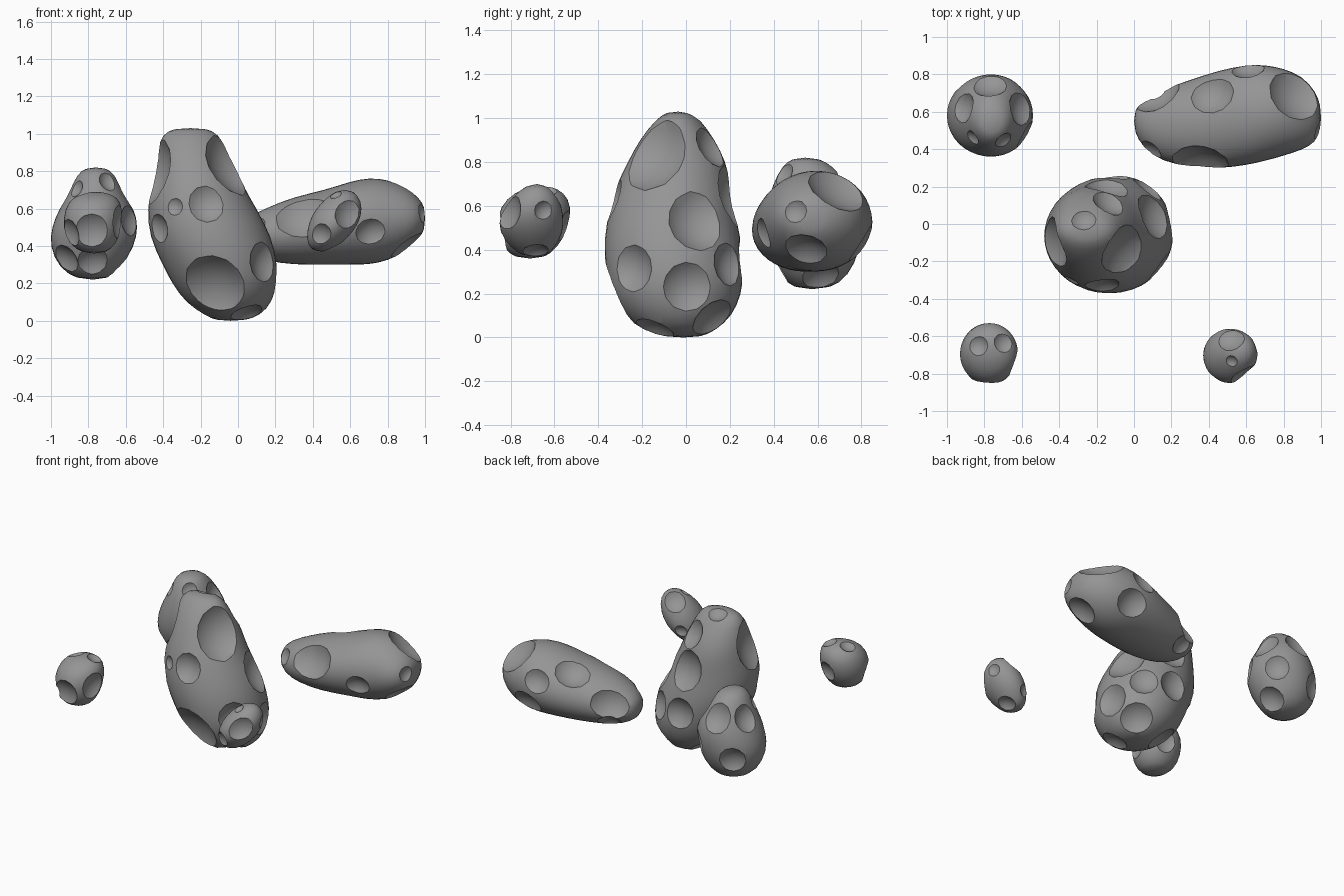
import bpy
import bmesh
from math import cos, sin, tau, radians
from mathutils import Vector
from mathutils.bvhtree import BVHTree

default_cube = bpy.data.objects.get("Cube")
if default_cube:
    bpy.data.objects.remove(default_cube, do_unlink=True)

SEGMENTS = 20

stone = bpy.data.materials.new("grey_stone")
stone.use_nodes = True
stone_colour = (.3, .3, .3, 1)
stone.diffuse_color = stone_colour
stone.node_tree.nodes["Principled BSDF"].inputs["Base Color"].default_value = stone_colour


def add_object(name, bm):
    mesh = bpy.data.meshes.new(name)
    bmesh.ops.recalc_face_normals(bm, faces=bm.faces)
    bm.to_mesh(mesh)
    bm.free()
    mesh.materials.append(stone)
    obj = bpy.data.objects.new(name, mesh)
    bpy.context.collection.objects.link(obj)
    return obj


def make_active(obj):
    bpy.ops.object.select_all(action="DESELECT")
    obj.select_set(True)
    bpy.context.view_layer.objects.active = obj


def apply_modifier(obj, modifier):
    make_active(obj)
    bpy.ops.object.modifier_apply(modifier=modifier.name)


def bounds(mesh):
    columns = list(zip(*(vertex.co for vertex in mesh.vertices)))
    return [min(c) for c in columns], [max(c) for c in columns]


def loft(name, sections, along_x):
    """Skin elliptical sections: position, then low and high limits on both cross axes."""
    bm = bmesh.new()
    rings = []
    for position, a_low, a_high, b_low, b_high in sections:
        ring = []
        for step in range(SEGMENTS):
            angle = tau * step / SEGMENTS
            a = (a_low + a_high) / 2 + (a_high - a_low) / 2 * cos(angle)
            b = (b_low + b_high) / 2 + (b_high - b_low) / 2 * sin(angle)
            ring.append(bm.verts.new((position, a, b) if along_x else (a, b, position)))
        rings.append(ring)
    for lower, upper in zip(rings, rings[1:]):
        for i in range(SEGMENTS):
            j = (i + 1) % SEGMENTS
            bm.faces.new((lower[i], lower[j], upper[j], upper[i]))
    bm.faces.new(rings[0][::-1])
    bm.faces.new(rings[-1])
    obj = add_object(name, bm)

    # Round the body, then restore the size lost in smoothing
    low, high = bounds(obj.data)
    rounding = obj.modifiers.new("rounding", "SUBSURF")
    rounding.levels = 1
    apply_modifier(obj, rounding)
    new_low, new_high = bounds(obj.data)
    for vertex in obj.data.vertices:
        for k in range(3):
            share = (vertex.co[k] - new_low[k]) / (new_high[k] - new_low[k])
            vertex.co[k] = low[k] + share * (high[k] - low[k])
    return obj


def carve(obj, craters):
    """Scoop shallow craters, each snapped to the nearest point of the surface."""
    bm = bmesh.new()
    bm.from_mesh(obj.data)
    surface = BVHTree.FromBMesh(bm)
    bm.free()
    for x, y, z, radius in craters:
        point, normal, _, _ = surface.find_nearest(Vector((x, y, z)))
        bm = bmesh.new()
        bmesh.ops.create_uvsphere(bm, u_segments=12, v_segments=18, radius=radius * 1.7)
        turn = normal.to_track_quat("Z", "Y").to_matrix()
        bmesh.ops.rotate(bm, verts=bm.verts, matrix=turn)
        bmesh.ops.translate(bm, verts=bm.verts, vec=point + normal * radius * 1.2)
        cutter = add_object("crater_cutter", bm)
        cutter.hide_render = True
        scoop = obj.modifiers.new("scoop", "BOOLEAN")
        scoop.operation = "DIFFERENCE"
        scoop.solver = "EXACT"
        scoop.object = cutter
        apply_modifier(obj, scoop)
        bpy.data.objects.remove(cutter, do_unlink=True)


def asteroid(name, sections, craters, along_x=False):
    obj = loft(name, sections, along_x)
    carve(obj, craters)
    make_active(obj)
    bpy.ops.object.shade_smooth_by_angle(angle=radians(28))


# Tall central rock
asteroid("large_asteroid", [
    (0, -.11, .03, -.08, .06),
    (.03, -.18, .12, -.19, .13),
    (.1, -.28, .18, -.28, .21),
    (.2, -.35, .21, -.34, .25),
    (.3, -.4, .21, -.36, .26),
    (.45, -.47, .18, -.37, .25),
    (.6, -.48, .1, -.34, .21),
    (.7, -.46, .04, -.31, .2),
    (.8, -.45, 0, -.26, .18),
    (.9, -.43, -.05, -.21, .13),
    (1, -.4, -.1, -.13, .06),
    (1.03, -.33, -.17, -.08, .01),
], [
    (-.05, -.14, .84, .16), (-.43, -.1, .8, .16), (-.27, .03, 1.03, .06),
    (-.13, .12, .87, .09), (.1, .04, .52, .13), (-.15, .2, .65, .12),
    (-.39, -.2, .5, .07), (-.31, -.26, .6, .04), (-.17, -.31, .62, .09),
    (-.12, -.3, .2, .18), (.14, -.24, .31, .1), (.2, 0, .23, .11),
    (.1, .14, .06, .11), (.05, -.15, .04, .09), (.1, .24, .34, .09),
    (-.12, .25, .35, .1), (-.38, .05, .28, .1), (-.2, .05, .06, .1),
])

# Long rock lying across the back
asteroid("long_asteroid", [
    (0, .5, .61, .41, .5),
    (.05, .41, .66, .36, .55),
    (.15, .34, .72, .32, .6),
    (.3, .31, .77, .3, .66),
    (.45, .3, .82, .3, .69),
    (.6, .32, .85, .3, .74),
    (.7, .34, .85, .3, .76),
    (.8, .37, .83, .32, .75),
    (.9, .4, .79, .37, .71),
    (.97, .44, .71, .44, .65),
    (1, .51, .63, .49, .6),
], [
    (.86, .69, .67, .16), (.42, .69, .65, .1), (.61, .83, .6, .08),
    (.12, .69, .5, .12), (.1, .4, .5, .06), (.36, .36, .55, .14),
    (.98, .5, .57, .05), (.92, .54, .38, .1), (.71, .34, .47, .07),
    (.7, .82, .42, .1), (.15, .66, .37, .07),
], along_x=True)

# Knobbly rock at the back
asteroid("back_asteroid", [
    (.22, -.85, -.7, .5, .65),
    (.28, -.95, -.63, .43, .74),
    (.4, -1, -.56, .37, .79),
    (.5, -.99, -.54, .36, .8),
    (.6, -.95, -.56, .37, .79),
    (.7, -.89, -.63, .4, .74),
    (.78, -.86, -.66, .44, .67),
    (.82, -.81, -.71, .49, .6),
], [
    (-.64, .61, .64, .09), (-.89, .62, .65, .08), (-.77, .75, .68, .1),
    (-.72, .48, .72, .05), (-.85, .47, .7, .04), (-.94, .45, .32, .08),
    (-.58, .48, .54, .08), (-.9, .75, .4, .09), (-.78, .42, .32, .08),
    (-.6, .74, .45, .08), (-.65, .62, .27, .09),
])

# Small rocks at the front corners
asteroid("small_right_asteroid", [
    (.36, -.82, -.71, -.77, -.65),
    (.41, -.9, -.65, -.83, -.59),
    (.5, -.93, -.62, -.86, -.54),
    (.6, -.92, -.62, -.84, -.53),
    (.66, -.88, -.64, -.78, -.56),
    (.69, -.81, -.71, -.7, -.62),
], [
    (-.78, -.85, .48, .1), (-.9, -.77, .46, .08), (-.64, -.74, .53, .09),
    (-.83, -.65, .67, .05), (-.7, -.64, .66, .05), (-.73, -.54, .5, .07),
])

asteroid("small_left_asteroid", [
    (.37, .41, .49, -.74, -.64),
    (.41, .37, .55, -.8, -.6),
    (.48, .37, .62, -.85, -.56),
    (.56, .39, .66, -.85, -.56),
    (.64, .45, .66, -.79, -.58),
    (.7, .53, .61, -.72, -.64),
], [
    (.59, -.81, .56, .09), (.44, -.83, .46, .06), (.52, -.61, .66, .08),
    (.65, -.65, .58, .04), (.52, -.74, .68, .03), (.52, -.68, .37, .06),
    (.45, -.58, .47, .04),
])
